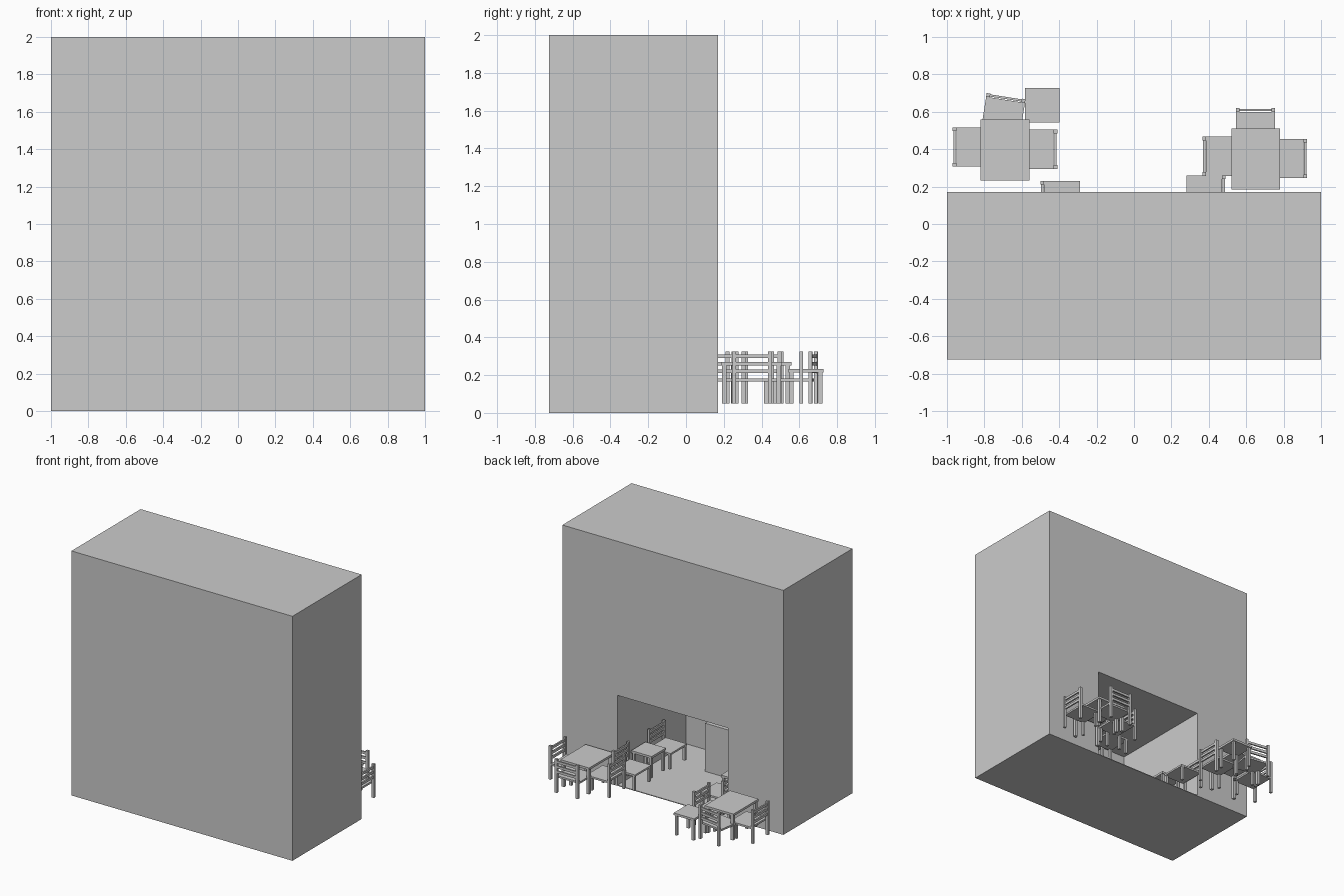
import bpy, bmesh, math
from mathutils import Matrix, Vector

if "Cube" in bpy.data.objects:
    bpy.data.objects.remove(bpy.data.objects["Cube"])

grey = bpy.data.materials.new("plain grey")
grey.diffuse_color = (0.6, 0.6, 0.6, 1)
grey.use_nodes = True
grey.node_tree.nodes["Principled BSDF"].inputs["Base Color"].default_value = grey.diffuse_color


def mesh_from_boxes(name, boxes):
    """One mesh out of boxes given as (low corner, high corner)."""
    bm = bmesh.new()
    for lo, hi in boxes:
        lo, hi = Vector(lo), Vector(hi)
        m = Matrix.Translation((lo + hi) / 2) @ Matrix.Diagonal((*(hi - lo), 1))
        bmesh.ops.create_cube(bm, size=1, matrix=m)
    me = bpy.data.meshes.new(name)
    bm.to_mesh(me)
    bm.free()
    me.materials.append(grey)
    return me


def place(name, me, x=0, y=0, angle=0):
    ob = bpy.data.objects.new(name, me)
    ob.location = (x, y, 0)
    ob.rotation_euler.z = math.radians(angle)
    bpy.context.collection.objects.link(ob)
    return ob


GROUND = 0.05  # height of the furniture feet


def table_boxes(w, d, top, leg):
    """Slab top on four square legs."""
    boxes = [((-w / 2, -d / 2, top - 0.018), (w / 2, d / 2, top))]
    inset = 0.006
    for sx in (-1, 1):
        for sy in (-1, 1):
            cx = sx * (w / 2 - inset - leg / 2)
            cy = sy * (d / 2 - inset - leg / 2)
            boxes.append(((cx - leg / 2, cy - leg / 2, GROUND),
                          (cx + leg / 2, cy + leg / 2, top - 0.018)))
    return boxes


def chair_boxes(s=0.105, leg=0.02):
    """Chair with its back toward +y."""
    boxes = [((-s, -s, 0.167), (s, s - leg, 0.182))]                 # seat
    for x in (-s, s - leg):
        boxes.append(((x, s - leg, GROUND), (x + leg, s, 0.325)))    # back posts
        boxes.append(((x, -s + 0.004, GROUND), (x + leg, -s + 0.004 + leg, 0.167)))
    for z in (0.21, 0.25, 0.29):                                     # back slats
        boxes.append(((-s + leg, s - 0.016, z), (s - leg, s - 0.004, z + 0.02)))
    return boxes


# building block with a deep room opening to the back
building = place("building", mesh_from_boxes("building", [((-1, -0.725, 0), (1, 0.17, 2))]))
room = place("room_cutter", mesh_from_boxes("room_cutter", [((-0.5, -0.715, 0.006), (0.5, 0.4, 0.74))]))
room.hide_render = True
room.hide_viewport = True
cut = building.modifiers.new("room", 'BOOLEAN')
cut.operation = 'DIFFERENCE'
cut.solver = 'EXACT'
cut.object = room

# counter inside the room
place("counter", mesh_from_boxes("counter", [((-0.25, -0.6, 0.006), (0.106, -0.4, 0.4))]))

# dining tables
table = mesh_from_boxes("table", table_boxes(0.26, 0.325, 0.27, 0.024))
place("table_left", table, -0.69, 0.395)
place("table_right", table, 0.65, 0.347)

# small side tables
side_table = mesh_from_boxes("side_table", table_boxes(0.185, 0.185, 0.232, 0.02))
for x, y in ((-0.49, 0.635), (0.395, -0.08), (-0.395, -0.11)):
    place("side_table", side_table, x, y)

# chairs: x, y, turn
chair = mesh_from_boxes("chair", chair_boxes())
for x, y, a in (
    (-0.865, 0.412, 90), (-0.515, 0.40, -90), (-0.70, 0.58, -9),
    (0.47, 0.362, 90), (0.82, 0.35, -90), (0.65, 0.515, 0),
    (-0.395, 0.125, 90), (-0.395, -0.335, 90),
    (0.385, 0.155, -90), (0.385, -0.305, -90),
):
    place("chair", chair, x, y, a)
